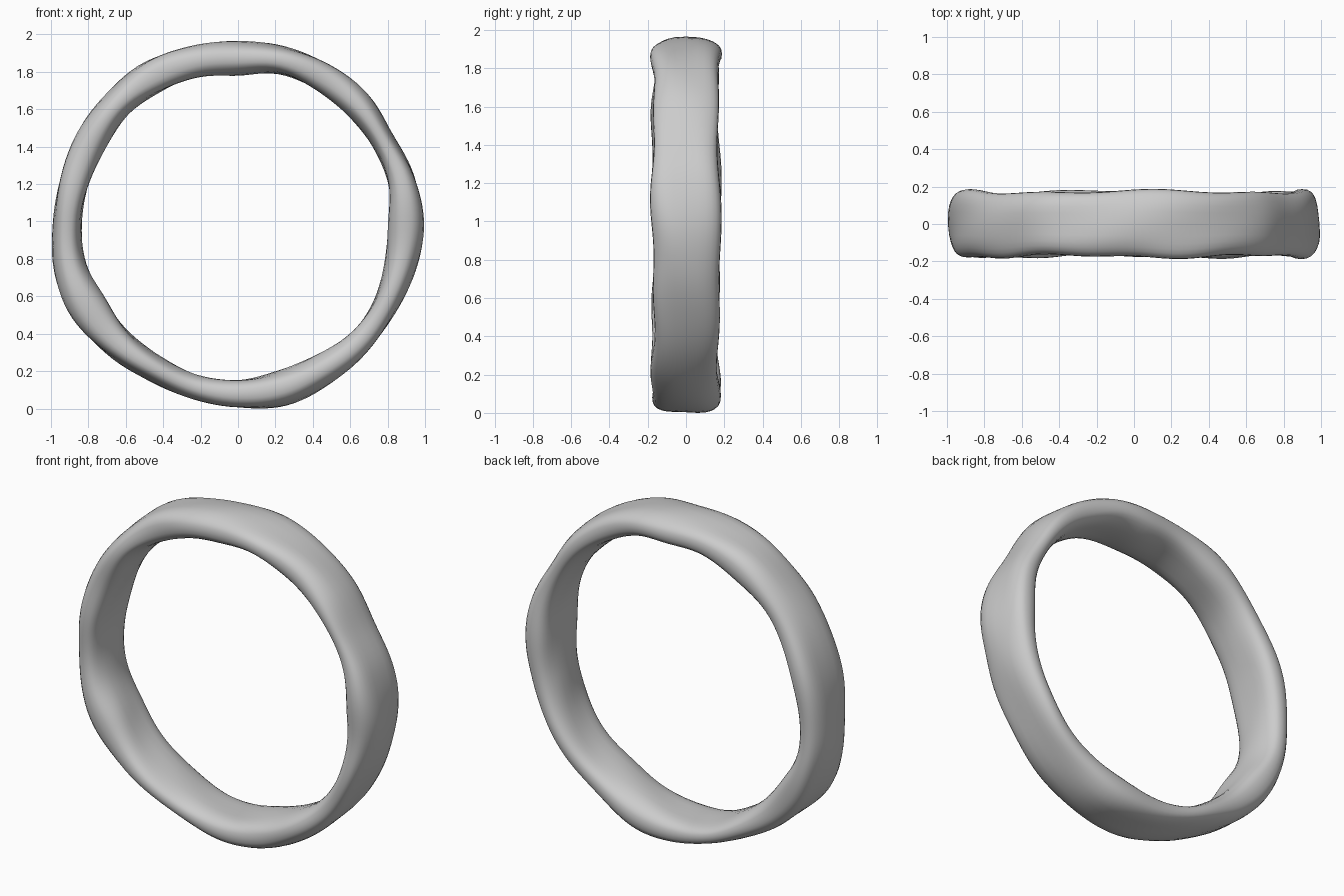
import bpy, bmesh, math

if "Cube" in bpy.data.objects:
    bpy.data.objects.remove(bpy.data.objects["Cube"])

# Outer and inner radius every 15 degrees, counter-clockwise from +x in the front view
OUTER = [.995, .98, .953, .977, .983, .979, .973, .983, 1.003, .99, .99, .99,
         .995, 1.02, 1.03, 1.0, .972, .975, .995, 1.012, .99, .979, .971, .982]
INNER = [.797, .82, .823, .818, .816, .82, .787, .803, .807, .825, .813, .818,
         .835, .842, .812, .82, .825, .84, .832, .815, .818, .835, .83, .808]
SEGS, SIDES = 144, 28


def sample(vals, a):
    """Smooth periodic (Catmull-Rom) lookup at angle a."""
    n = len(vals)
    t = a / (2 * math.pi) * n
    i = int(t)
    t -= i
    p, q, r, s = (vals[(i + k) % n] for k in (-1, 0, 1, 2))
    return q + .5 * t * (r - p + t * (2*p - 5*q + 4*r - s + t * (3*(q - r) + s - p)))


def power(v, e):
    return math.copysign(abs(v) ** e, v)


# Irregular band: rounded-box section swept round the ring
bm = bmesh.new()
rings = []
for i in range(SEGS):
    a = 2 * math.pi * i / SEGS
    ro, ri = sample(OUTER, a), sample(INNER, a)
    mid, half = (ro + ri) / 2, (ro - ri) / 2
    front = .174 + .008 * math.sin(5*a + 1) + .006 * math.sin(11*a)
    back = .174 + .008 * math.sin(4*a + 2) + .006 * math.sin(9*a + 1)
    ring = []
    for j in range(SIDES):
        b = 2 * math.pi * j / SIDES
        c, s = power(math.cos(b), .8), power(math.sin(b), .7)
        # gentle hand-shaped ripples across the width
        r = mid + half * c * (1 - .06 * (1 + math.sin(7*a + 3*s)))
        y = s * (back if s > 0 else front)
        ring.append(bm.verts.new((r * math.cos(a), y, r * math.sin(a))))
    rings.append(ring)
for i in range(SEGS):
    p, q = rings[i], rings[(i + 1) % SEGS]
    for j in range(SIDES):
        k = (j + 1) % SIDES
        bm.faces.new((p[j], p[k], q[k], q[j]))
bmesh.ops.recalc_face_normals(bm, faces=bm.faces)

# Stand on the ground, centre on x
xs = [v.co.x for v in bm.verts]
bmesh.ops.translate(bm, verts=bm.verts, vec=(
    -(min(xs) + max(xs)) / 2, 0, -min(v.co.z for v in bm.verts)))
for f in bm.faces:
    f.smooth = True
mesh = bpy.data.meshes.new("ring_band")
bm.to_mesh(mesh)
bm.free()
bpy.context.collection.objects.link(bpy.data.objects.new("ring_band", mesh))
